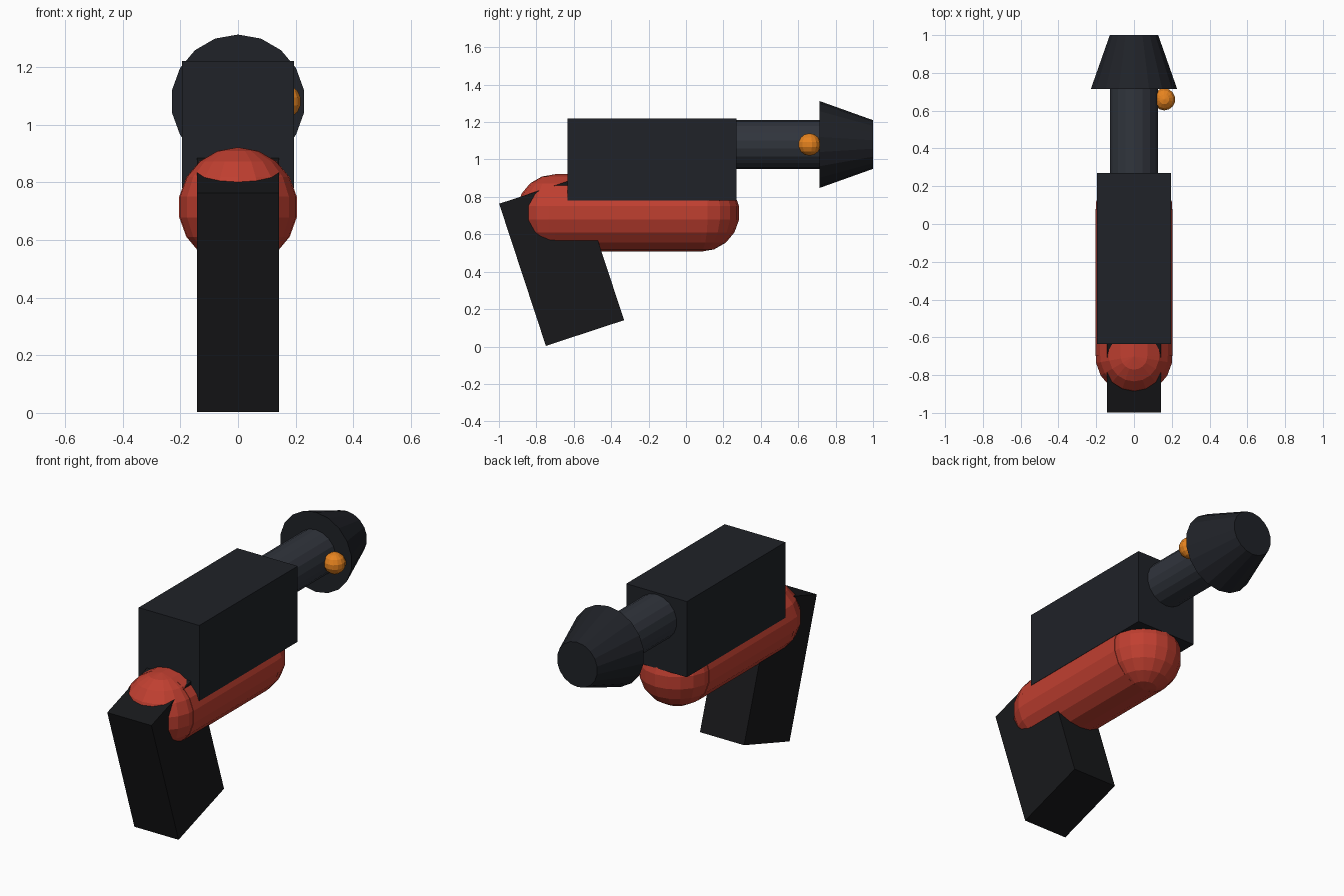
import bpy
from math import radians

if "Cube" in bpy.data.objects:
    bpy.data.objects.remove(bpy.data.objects["Cube"])


def material(name, rgb):
    m = bpy.data.materials.new(name)
    m.diffuse_color = (*rgb, 1)
    m.use_nodes = True
    m.node_tree.nodes["Principled BSDF"].inputs["Base Color"].default_value = m.diffuse_color
    return m


DARK = material("dark_metal", (0.014, 0.016, 0.021))
STEEL = material("barrel_metal", (0.030, 0.035, 0.046))
BLACK = material("grip_black", (0.009, 0.0095, 0.011))
RED = material("red_shell", (0.53, 0.05, 0.03))
ORANGE = material("orange_glow", (0.80, 0.23, 0.014))


def finish(name, mat):
    ob = bpy.context.object
    ob.name = name
    ob.data.materials.append(mat)
    return ob


def box(name, loc, size, mat, tilt=0):
    bpy.ops.mesh.primitive_cube_add(size=1, location=loc, rotation=(radians(tilt), 0, 0))
    bpy.context.object.scale = size
    return finish(name, mat)


def tube(name, y0, y1, z, r0, r1, mat):
    """18-sided frustum along y."""
    bpy.ops.mesh.primitive_cone_add(vertices=18, radius1=r0, radius2=r1, depth=y1 - y0,
                                    location=(0, (y0 + y1) / 2, z),
                                    rotation=(radians(-90), 0, 0))
    return finish(name, mat)


def ball(name, loc, r, mat, seg=18, rings=9):
    bpy.ops.mesh.primitive_uv_sphere_add(segments=seg, ring_count=rings, radius=r, location=loc)
    return finish(name, mat)


# Upper body, barrel and flared muzzle
box("receiver", (0, -0.182, 1.0), (0.39, 0.905, 0.44), DARK)
tube("barrel", 0.2, 0.75, 1.08, 0.13, 0.13, STEEL)
tube("muzzle", 0.715, 1.0, 1.08, 0.232, 0.13, DARK)

# Rounded red shell below the receiver
tube("shell_body", -0.70, 0.08, 0.714, 0.207, 0.207, RED)
for name, y in (("shell_rear_cap", -0.70), ("shell_front_cap", 0.08)):
    ball(name, (0, y, 0.714), 0.207, RED)

# Tilted grip
box("grip", (0, -0.665, 0.452), (0.284, 0.44, 0.80), BLACK, tilt=18.2)

# Side light
ball("side_light", (0.16, 0.66, 1.08), 0.06, ORANGE, 14, 7)
